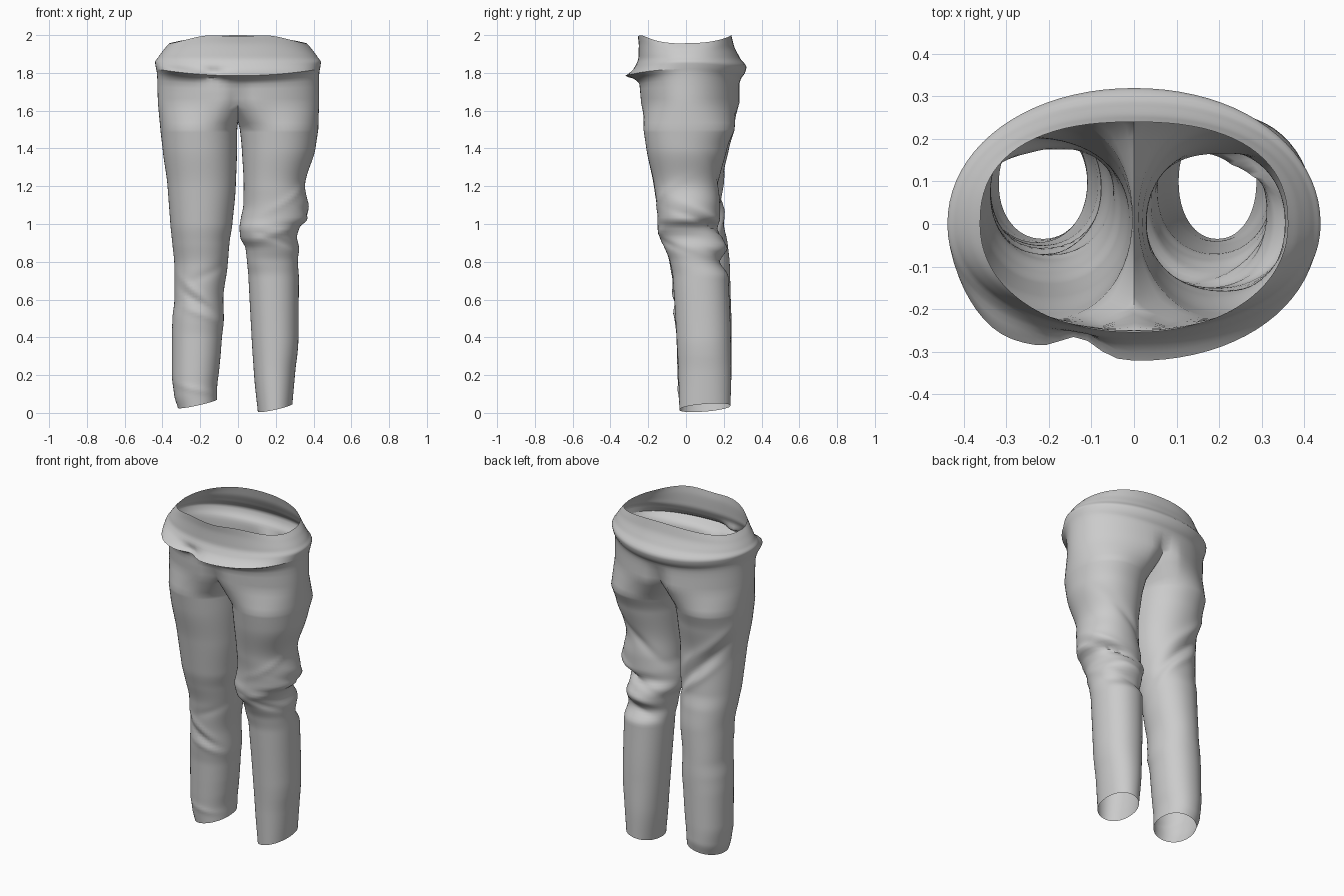
import bpy, bmesh, math
from math import sin, cos, pi, exp, radians

if "Cube" in bpy.data.objects:
    bpy.data.objects.remove(bpy.data.objects["Cube"])

ARC, INNER = 40, 14      # points on the outer arc and along the inseam of each half


def curve(table, z):
    """Smooth (Hermite) lookup in rows of (height, values...) with falling height."""
    z = max(table[-1][0], min(table[0][0], z))
    i = next(k for k in range(len(table) - 1) if z >= table[k + 1][0])
    a, b = table[i], table[i + 1]
    p, q = table[max(i - 1, 0)], table[min(i + 2, len(table) - 1)]
    h = b[0] - a[0]
    t = (z - a[0]) / h
    out = []
    for c in range(1, len(a)):
        s = (b[c] - a[c]) / h
        sa = (a[c] - p[c]) / (a[0] - p[0]) if i > 0 else s
        sb = (q[c] - b[c]) / (q[0] - b[0]) if i + 2 < len(table) else s
        ma = 0 if sa * s <= 0 else math.copysign(min(abs(sa), abs(s)), s)
        mb = 0 if sb * s <= 0 else math.copysign(min(abs(sb), abs(s)), s)
        out.append(a[c] * (2*t**3 - 3*t*t + 1) + b[c] * (3*t*t - 2*t**3)
                   + h * (ma * (t**3 - 2*t*t + t) + mb * (t**3 - t*t)))
    return out


def spow(v, n):
    return math.copysign(abs(v) ** (2 / n), v)


def bump(d, w):
    return exp(-(d / w) ** 2)


# hips: height, half width, front y, back y
HIPS = [(2.0, .362, -.255, .24), (1.95, .39, -.25, .252), (1.88, .422, -.252, .285),
        (1.83, .439, -.272, .32), (1.80, .436, -.298, .312), (1.785, .433, -.322, .302),
        (1.765, .429, -.268, .29), (1.74, .427, -.25, .287), (1.64, .424, -.243, .29)]

# legs: height, outer |x|, inner |x|, front y, back y
LEFT = [(1.5, .41, .004, -.225, .258), (1.4, .40, .005, -.21, .228), (1.2, .373, .012, -.17, .19),
        (1.0, .358, .03, -.14, .20), (.9, .348, .045, -.115, .22), (.78, .337, .055, -.085, .232),
        (.6, .337, .078, -.065, .237), (.5, .347, .075, -.06, .24), (.4, .35, .085, -.05, .24),
        (.2, .35, .10, -.045, .24), (.08, .338, .11, -.04, .238), (0, .318, .11, -.035, .225)]
RIGHT = [(1.5, .425, .010, -.225, .258), (1.4, .41, .02, -.21, .218), (1.2, .355, .03, -.168, .175),
         (1.1, .37, .028, -.155, .18), (1.03, .372, .015, -.15, .18), (.98, .325, .008, -.15, .165),
         (.93, .312, .012, -.14, .195), (.87, .325, .04, -.112, .21), (.8, .317, .048, -.085, .185),
         (.72, .322, .055, -.07, .225), (.4, .32, .072, -.05, .237), (.2, .303, .085, -.04, .24),
         (0, .288, .105, -.035, .235)]

# cloth folds: height, slope, angle (0 outside, -90 front, 90 back), spread, thickness, amount
FOLDS_L = [(1.25, -.17, 80, 50, .035, .010), (1.13, -.17, 90, 50, .03, -.016),
           (1.04, -.15, 100, 45, .025, .010), (.64, .10, -85, 40, .02, .008),
           (.585, .08, -90, 40, .018, -.010), (.52, .05, -100, 40, .02, .008),
           (.10, .05, -90, 50, .02, .006), (.74, -.06, -110, 40, .03, -.006)]
FOLDS_R = [(1.14, .10, -60, 45, .02, .005), (1.05, -.07, 40, 45, .022, .010),
           (.99, -.06, 50, 60, .018, -.015), (.95, .05, -80, 45, .018, .006),
           (.90, -.06, -60, 50, .02, -.008), (.87, -.05, 90, 45, .022, .010),
           (.81, -.05, 80, 55, .018, -.010), (1.20, -.14, 95, 45, .03, -.010)]


def hip_point(side, z, k):
    hx, y0, y1 = curve(HIPS, z)
    if side > 0:
        hx += .005 * bump(z - 1.64, .1)
    a = -pi / 2 + pi * k / ARC
    top = max(0, (z - 1.84) / .16)
    n = 2.06 + (.35 * top if a > 0 else .05)
    x = side * hx * spow(cos(a), n)
    if k in (0, ARC):
        x = 0
    y = (y1 if sin(a) > 0 else -y0) * spow(sin(a), n)
    # seat and fly crease deepens downward, uneven front ledge
    crease = max(0, min(1, (1.76 - z) / .12))
    y *= 1 - .17 * crease * bump(x, .045)
    if y < 0:
        low = bump(z - 1.79, .03)
        y += low * (.045 * bump(x + .13, .06) - .03 * bump(x + .34, .1))
    u = (x / .43) ** 2
    zz = z + .035 * u * bump(z - 1.79, .07)
    zz -= top ** 2 * (.06 * u + .008 * cos(17 * x) * (a < 0) * (1 - u))
    return (x, y, zz)


def leg_ring(side, z, table, folds):
    xo, xi, y0, y1 = curve(table, z)
    cx, cy, rx, ry = (xo + xi) / 2, (y0 + y1) / 2, (xo - xi) / 2, (y1 - y0) / 2
    n = 2.12
    half = radians(130)
    ring = []
    for k in range(ARC + INNER):
        if k <= ARC:
            a = -half + 2 * half * k / ARC
        else:
            a = half + (2 * pi - 2 * half) * (k - ARC) / INNER
        scale = 1
        for fz, slope, ang, spread, thick, amt in folds:
            da = (a - radians(ang) + pi) % (2 * pi) - pi
            d = abs(z - fz - slope * da)
            scale += amt / .16 * exp(-(d / thick) ** 1.5) * bump(da, radians(spread))
        x = side * max(.002, cx + rx * scale * spow(cos(a), n))
        y = cy + ry * scale * spow(sin(a), n)
        # slanted hem
        w = max(0, 1 - z / .3)
        hem = (.028 if side > 0 else .053) + .22 * (x - side * .2) + .08 * (y - .1)
        ring.append((x, y, z + w * hem))
    return ring


def crotch_ring(side, z):
    """Outer arc from the hips, closed underneath by the U-shaped crotch seam."""
    arc = [hip_point(side, z, k) for k in range(ARC + 1)]
    f, b = arc[0][1], arc[-1][1]
    seam = [(0, b + (f - b) * k / INNER, z - .1 * sin(pi * k / INNER) ** .8)
            for k in range(1, INNER)]
    return arc + seam


def bridge(bm, rings, closed):
    rows = [[bm.verts.new(p) for p in r] for r in rings]
    for a, b in zip(rows, rows[1:]):
        n = len(a)
        for k in range(n if closed else n - 1):
            j = (k + 1) % n
            bm.faces.new((a[k], a[j], b[j], b[k]))


def finish(bm, name):
    bmesh.ops.remove_doubles(bm, verts=bm.verts, dist=.0005)
    bmesh.ops.recalc_face_normals(bm, faces=bm.faces)
    me = bpy.data.meshes.new(name)
    bm.to_mesh(me)
    bm.free()
    ob = bpy.data.objects.new(name, me)
    bpy.context.collection.objects.link(ob)
    bpy.ops.object.select_all(action='DESELECT')
    ob.select_set(True)
    bpy.context.view_layer.objects.active = ob
    bpy.ops.object.shade_smooth_by_angle(angle=radians(50))


def hip_rings(side, heights):
    return [[hip_point(side, z, k) for k in range(ARC + 1)] for z in heights]


# trousers: seat plus both legs
bm = bmesh.new()
for side, table, folds in ((-1, LEFT, FOLDS_L), (1, RIGHT, FOLDS_R)):
    bridge(bm, hip_rings(side, (1.785, 1.778, 1.77, 1.755, 1.74, 1.715, 1.69, 1.665, 1.64)), False)
    legs = [leg_ring(side, 1.5 * (1 - i / 100), table, folds) for i in range(101)]
    crotch = crotch_ring(side, 1.64)
    steps = [[tuple(p + (q - p) * t for p, q in zip(a, b)) for a, b in zip(crotch, legs[0])]
             for t in (0, .25, .5, .75)]
    bridge(bm, steps + legs, True)
finish(bm, "trousers")

# waist band folded over the seat
bm = bmesh.new()
for side in (-1, 1):
    bridge(bm, hip_rings(side, [1.785 + .215 * i / 18 for i in range(19)]), False)
finish(bm, "waist_fold")
